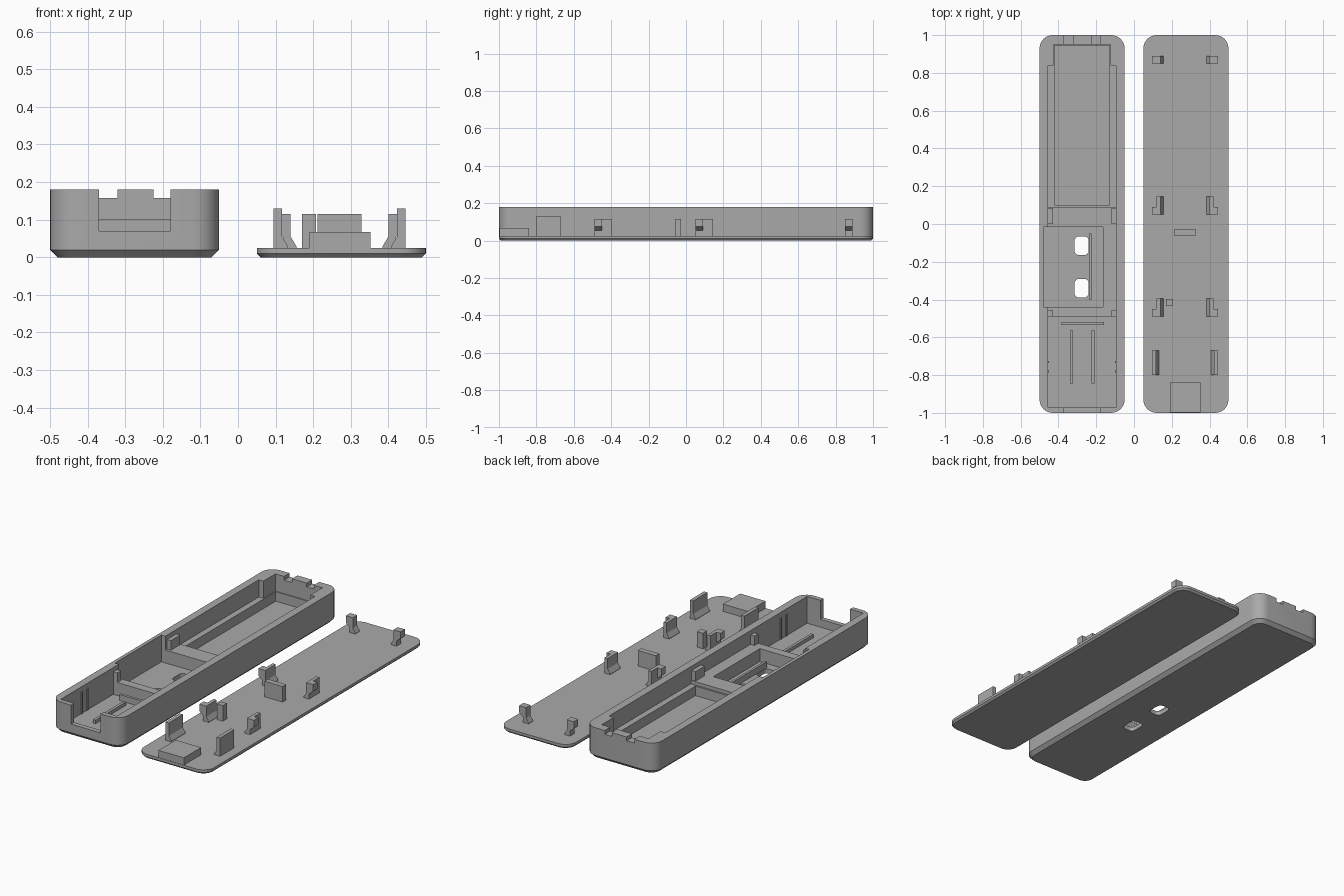
import bpy, bmesh, math

old = bpy.data.objects.get("Cube")
if old:
    bpy.data.objects.remove(old)

grey = bpy.data.materials.new("plain_grey")
grey.use_nodes = True
COLOUR = (0.4, 0.4, 0.4, 1)
grey.diffuse_color = COLOUR
grey.node_tree.nodes["Principled BSDF"].inputs["Base Color"].default_value = COLOUR


def finish(name, bm):
    bmesh.ops.recalc_face_normals(bm, faces=bm.faces)
    mesh = bpy.data.meshes.new(name)
    bm.to_mesh(mesh)
    bm.free()
    mesh.materials.append(grey)
    ob = bpy.data.objects.new(name, mesh)
    bpy.context.collection.objects.link(ob)
    return ob


def outline(x0, x1, y0, y1, r, steps=8):
    pts = []
    corners = [(x1 - r, y1 - r), (x0 + r, y1 - r), (x0 + r, y0 + r), (x1 - r, y0 + r)]
    for k, (cx, cy) in enumerate(corners):
        for i in range(steps + 1):
            a = math.pi / 2 * (k + i / steps)
            pts.append((cx + r * math.cos(a), cy + r * math.sin(a)))
    return pts


def slab(name, x0, x1, y0, y1, r, levels):
    """Rounded block; levels are (height, inset) pairs from the bottom up."""
    bm = bmesh.new()
    rings = []
    for z, d in levels:
        pts = outline(x0 + d, x1 - d, y0 + d, y1 - d, r - d)
        rings.append([bm.verts.new((x, y, z)) for x, y in pts])
    n = len(rings[0])
    for a, b in zip(rings, rings[1:]):
        for i in range(n):
            j = (i + 1) % n
            bm.faces.new((a[i], a[j], b[j], b[i]))
    bm.faces.new(rings[0][::-1])
    bm.faces.new(rings[-1])
    return finish(name, bm)


def extrude_xz(name, pts, y0, y1):
    bm = bmesh.new()
    base = bm.faces.new([bm.verts.new((x, y0, z)) for x, z in pts])
    new = bmesh.ops.extrude_face_region(bm, geom=[base])["geom"]
    bmesh.ops.translate(bm, vec=(0, y1 - y0, 0),
                        verts=[v for v in new if isinstance(v, bmesh.types.BMVert)])
    return finish(name, bm)


def box(name, x0, x1, y0, y1, z0, z1):
    return extrude_xz(name, [(x0, z0), (x1, z0), (x1, z1), (x0, z1)], y0, y1)


def carve(target, cutters):
    for c in cutters:
        m = target.modifiers.new("cut", "BOOLEAN")
        m.operation, m.solver, m.object = "DIFFERENCE", "EXACT", c
    deps = bpy.context.evaluated_depsgraph_get()
    mesh = bpy.data.meshes.new_from_object(target.evaluated_get(deps))
    target.modifiers.clear()
    target.data = mesh
    for c in cutters:
        bpy.data.objects.remove(c)


def smooth(ob):
    bpy.ops.object.select_all(action="DESELECT")
    ob.select_set(True)
    bpy.context.view_layer.objects.active = ob
    bpy.ops.object.shade_smooth_by_angle(angle=math.radians(25))


# Deep tray, with its compartments, end openings and floor holes cut out
FLOOR, TOP, OVER = 0.025, 0.18, 0.25
LEDGE, BRIDGE = 0.08, 0.1
tray = slab("tray", -0.5, -0.05, -1, 1, 0.07, [(0, 0.02), (0.02, 0), (TOP, 0)])
cutters = [
    box("upper_cavity", -0.455, -0.095, -0.972, 0.84, BRIDGE, OVER),
    box("rear_cavity", -0.455, -0.095, 0.09, 0.84, LEDGE, OVER),
    box("rear_end", -0.425, -0.125, 0.8, 0.95, LEDGE, OVER),
    box("rear_pocket", -0.42, -0.13, 0.1, 0.945, FLOOR, OVER),
    box("middle_pocket", -0.48, -0.165, -0.44, -0.015, FLOOR, OVER),
    box("front_pocket", -0.455, -0.095, -0.972, -0.49, FLOOR, OVER),
    box("front_opening", -0.37, -0.18, -1.1, -0.95, 0.07, OVER),
    box("rear_notch", -0.37, -0.32, 0.9, 1.1, 0.158, OVER),
    box("rear_notch", -0.225, -0.18, 0.9, 1.1, 0.158, OVER),
]
for y in (-0.115, -0.34):
    cutters.append(slab("hole", -0.315, -0.24, y - 0.05, y + 0.05, 0.025,
                        [(-0.1, 0), (0.1, 0)]))
carve(tray, cutters)
smooth(tray)

# Ribs on the tray floor
box("middle_rib", -0.238, -0.225, -0.4, -0.05, 0.02, 0.06)
box("cross_rib", -0.385, -0.16, -0.535, -0.52, 0.02, 0.06)
for x in (-0.33, -0.217):
    box("front_rib", x - 0.008, x + 0.008, -0.845, -0.565, 0.02, 0.045)

# Upright stops on the tray side walls
for x0, x1 in ((-0.46, -0.43), (-0.12, -0.09)):
    box("wall_stop", x0, x1, 0.0, 0.085, 0.09, 0.155)
    box("front_wall_stop", x0, x1, -0.49, -0.455, 0.09, 0.155)
for x0, x1 in ((-0.46, -0.45), (-0.1, -0.09)):
    for y in (-0.78, -0.73):
        box("wall_ridge", x0, x1, y - 0.006, y + 0.006, 0.02, 0.15)

# Flat lid with a chamfered lower edge
lid = slab("lid", 0.05, 0.5, -1, 1, 0.07, [(0, 0.01), (0.01, 0), (0.025, 0)])
smooth(lid)
SEAT = 0.02

# Paired clips on the lid: a post with a sloped inner foot and an outer hook
CENTRE = 0.27


def clip(side, outer, inner, foot, y0, y1, height):
    pts = [(outer, SEAT), (foot, SEAT), (foot, 0.03), (inner, 0.055),
           (inner, height), (outer, height)]
    extrude_xz("clip_post", [(CENTRE + side * x, z) for x, z in pts], y0, y1)


def hook(side, y0, y1):
    pts = [(0.145, 0.05), (0.175, 0.075), (0.175, 0.115), (0.145, 0.115)]
    extrude_xz("clip_hook", [(CENTRE + side * x, z) for x, z in pts], y0, y1)


for side in (-1, 1):
    for y0, y1, hook_len in ((-0.49, -0.395, 0.04), (0.05, 0.145, 0.04),
                             (0.85, 0.89, 0.04)):
        clip(side, 0.15, 0.13, 0.115, y0, y1, 0.115)
        hook(side, y0, y0 + hook_len)
    clip(side, 0.175, 0.153, 0.138, -0.8, -0.67, 0.13)

# Pressing blocks on the lid
box("front_block", 0.19, 0.352, -0.998, -0.84, SEAT, 0.067)
box("middle_plate", 0.212, 0.328, -0.06, -0.028, SEAT, 0.115)
box("small_post", 0.17, 0.207, -0.435, -0.398, SEAT, 0.115)
